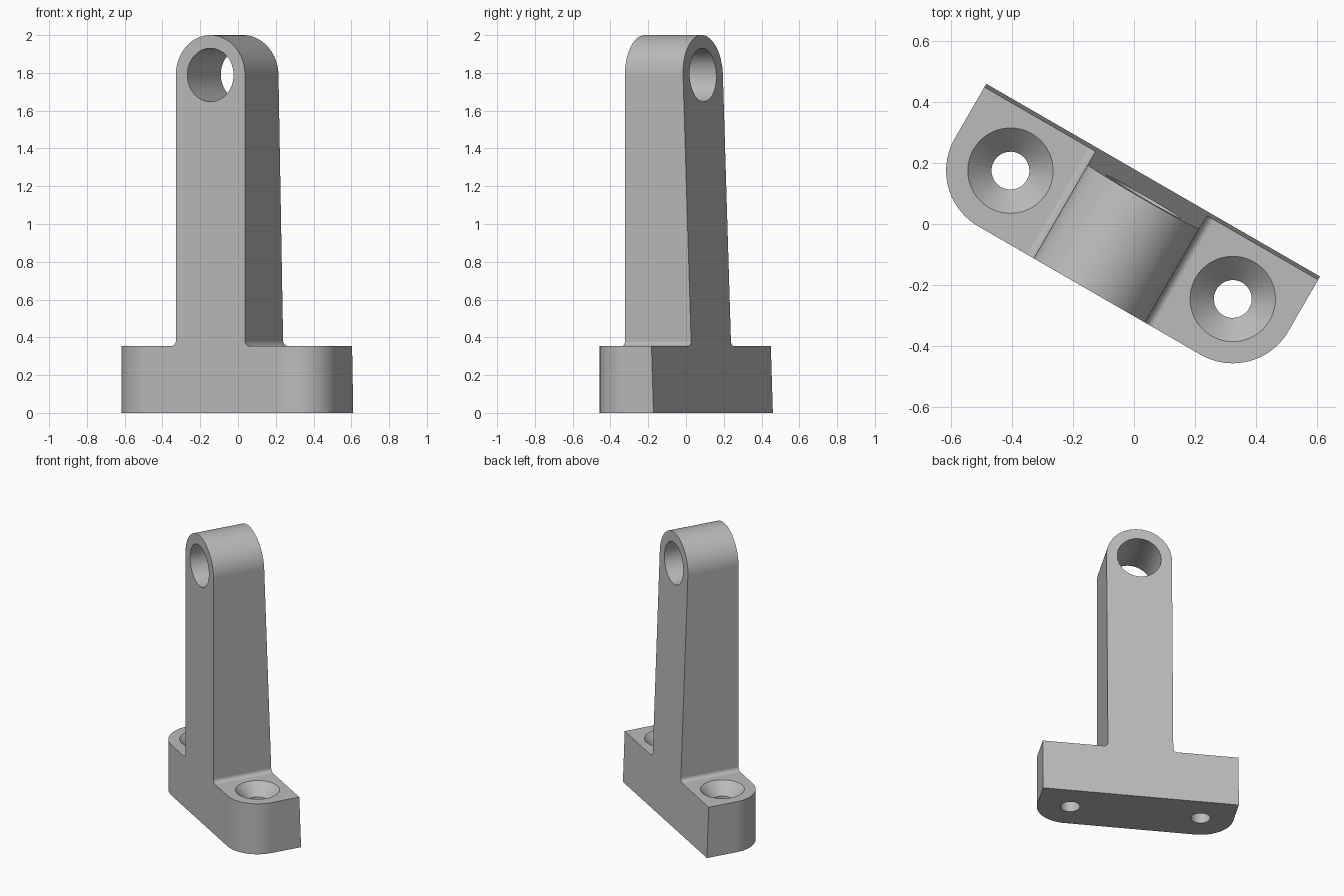
import bpy, bmesh
from math import cos, sin, pi, radians, tan
from mathutils import Matrix, Vector

if "Cube" in bpy.data.objects:
    bpy.data.objects.remove(bpy.data.objects["Cube"])

BASE_TOP, HALF_W, POST_R, EYE_Z = 0.354, 0.632, 0.211, 1.789
FRONT, BACK, DRAFT = -0.262, 0.156, tan(radians(2))
BOLT_X, BOLT_Y, CORNER_R, FILLET = 0.421, -0.051, 0.211, 0.028
HOLE_R, SINK_R, EYE_R = 0.062, 0.14, 0.1415

grey = bpy.data.materials.new("grey metal")
grey.use_nodes = True
grey.diffuse_color = (0.5, 0.5, 0.5, 1)
grey.node_tree.nodes["Principled BSDF"].inputs["Base Color"].default_value = (0.5, 0.5, 0.5, 1)


def arc(cx, cy, r, a0, a1, n):
    steps = [radians(a0 + (a1 - a0) * i / n) for i in range(n + 1)]
    return [(cx + r * cos(a), cy + r * sin(a)) for a in steps]


def prism(name, start, end):
    """Closed solid between two matching outlines."""
    bm = bmesh.new()
    a = [bm.verts.new(p) for p in start]
    b = [bm.verts.new(p) for p in end]
    bm.faces.new(a)
    bm.faces.new(b[::-1])
    for i in range(len(a)):
        j = (i + 1) % len(a)
        bm.faces.new((a[j], a[i], b[i], b[j]))
    return finish(name, bm)


def lathe(name, profile, matrix, n=64):
    """Capped solid turned about z from (radius, height) pairs."""
    bm = bmesh.new()
    rings = [[bm.verts.new((r * cos(2 * pi * i / n), r * sin(2 * pi * i / n), z))
              for i in range(n)] for r, z in profile]
    for lo, hi in zip(rings, rings[1:]):
        for i in range(n):
            j = (i + 1) % n
            bm.faces.new((lo[i], lo[j], hi[j], hi[i]))
    bm.faces.new(rings[0][::-1])
    bm.faces.new(rings[-1])
    bm.transform(matrix)
    return finish(name, bm)


def finish(name, bm):
    bmesh.ops.recalc_face_normals(bm, faces=bm.faces)
    mesh = bpy.data.meshes.new(name)
    bm.to_mesh(mesh)
    bm.free()
    mesh.materials.append(grey)
    obj = bpy.data.objects.new(name, mesh)
    bpy.context.collection.objects.link(obj)
    return obj


def carve(target, tool, operation):
    mod = target.modifiers.new(tool.name, 'BOOLEAN')
    mod.operation, mod.object, mod.solver = operation, tool, 'EXACT'
    bpy.context.view_layer.objects.active = target
    bpy.ops.object.modifier_apply(modifier=mod.name)
    bpy.data.objects.remove(tool)


# Bracket body: foot and round-topped post, with a drafted back
side = [(0.75, 0), (0.75, BASE_TOP)]
side += arc(POST_R + FILLET, BASE_TOP + FILLET, FILLET, 270, 180, 10)
half_arc = arc(0, EYE_Z, POST_R, 0, 90, 24)
side += half_arc
outline = side + [(-x, z) for x, z in side[-2::-1]]
body = prism("bracket",
             [(x, FRONT - 0.1, z) for x, z in outline],
             [(x, BACK - DRAFT * z, z) for x, z in outline])

# Trim to the foot plan with rounded front corners
right = [(HALF_W, 0.4)] + arc(BOLT_X, BOLT_Y, CORNER_R, 0, -90, 24)
plan = right + [(-x, y) for x, y in right[::-1]]
trim = prism("foot_plan", [(x, y, -0.2) for x, y in plan], [(x, y, 2.2) for x, y in plan])
carve(body, trim, 'INTERSECT')

# Countersunk bolt holes
sink = [(HOLE_R, -0.1), (HOLE_R, BASE_TOP - SINK_R + HOLE_R), (SINK_R + 0.02, BASE_TOP + 0.02)]
for s in (-1, 1):
    carve(body, lathe("bolt_hole", sink, Matrix.Translation((s * BOLT_X, BOLT_Y, 0))), 'DIFFERENCE')

# Eye through the top of the post
eye = lathe("eye_hole", [(EYE_R, -0.6), (EYE_R, 0.6)],
            Matrix.Translation((0, 0, EYE_Z)) @ Matrix.Rotation(pi / 2, 4, 'X'))
carve(body, eye, 'DIFFERENCE')

# Smooth the curved faces and turn the bracket into place
bpy.ops.object.select_all(action='DESELECT')
body.select_set(True)
bpy.context.view_layer.objects.active = body
bpy.ops.object.shade_smooth_by_angle(angle=radians(25))
weighted = body.modifiers.new("even shading", 'WEIGHTED_NORMAL')
weighted.keep_sharp = True
turn = Matrix.Rotation(radians(-30), 4, 'Z')
body.rotation_euler.z = radians(-30)
body.location = turn @ Vector((-0.0175, 0, 0))
